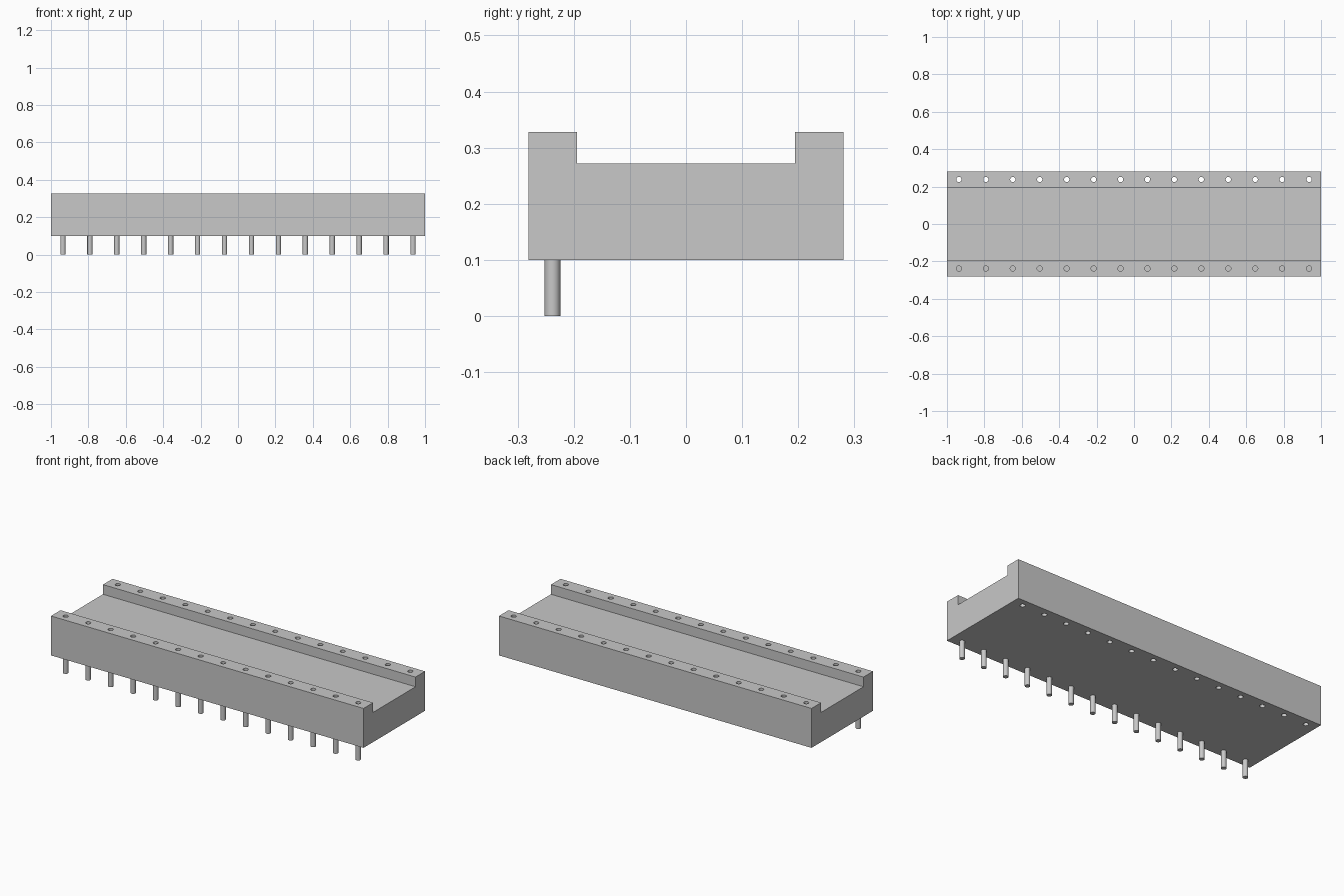
import bpy
import bmesh
from mathutils import Matrix

if "Cube" in bpy.data.objects:
    bpy.data.objects.remove(bpy.data.objects["Cube"], do_unlink=True)

COUNT, PITCH = 14, 0.144
ROW_Y, RADIUS = 0.238, 0.014
BOTTOM, FLOOR, TOP = 0.1, 0.272, 0.328
HALF_Y, WALL_Y = 0.281, 0.194
COLUMNS = [(i - (COUNT - 1) / 2) * PITCH for i in range(COUNT)]

grey = bpy.data.materials.new("plain grey")
grey.use_nodes = True
colour = (0.58, 0.58, 0.58, 1)
grey.diffuse_color = colour
grey.node_tree.nodes["Principled BSDF"].inputs["Base Color"].default_value = colour


def make_object(name, bm):
    bmesh.ops.recalc_face_normals(bm, faces=bm.faces)
    mesh = bpy.data.meshes.new(name)
    bm.to_mesh(mesh)
    bm.free()
    mesh.materials.append(grey)
    obj = bpy.data.objects.new(name, mesh)
    bpy.context.collection.objects.link(obj)
    return obj


def add_rod(bm, x, y, low, high):
    bmesh.ops.create_cone(bm, cap_ends=True, segments=32, radius1=RADIUS,
                          radius2=RADIUS, depth=high - low,
                          matrix=Matrix.Translation((x, y, (low + high) / 2)))


def smooth(obj):
    bpy.ops.object.select_all(action="DESELECT")
    obj.select_set(True)
    bpy.context.view_layer.objects.active = obj
    bpy.ops.object.shade_smooth_by_angle()


# Channel body: a profile extruded along x
half = [(HALF_Y, BOTTOM), (HALF_Y, TOP), (WALL_Y, TOP), (WALL_Y, FLOOR)]
profile = half + [(-y, z) for y, z in reversed(half)]
bm = bmesh.new()
face = bm.faces.new([bm.verts.new((-1, y, z)) for y, z in profile])
extruded = bmesh.ops.extrude_face_region(bm, geom=[face])["geom"]
bmesh.ops.translate(bm, vec=(2, 0, 0),
                    verts=[v for v in extruded if isinstance(v, bmesh.types.BMVert)])
body = make_object("channel_body", bm)

# Socket holes: open through the back rail, closed by the pins in the front rail
bm = bmesh.new()
for x in COLUMNS:
    add_rod(bm, x, ROW_Y, BOTTOM - 0.05, TOP + 0.05)
    add_rod(bm, x, -ROW_Y, BOTTOM + 0.01, TOP + 0.05)
cutter = make_object("hole_cutter", bm)
cutter.hide_render = True
bpy.context.view_layer.objects.active = body
cut = body.modifiers.new("socket_holes", "BOOLEAN")
cut.operation, cut.solver, cut.object = "DIFFERENCE", "EXACT", cutter
bpy.ops.object.modifier_apply(modifier=cut.name)
bpy.data.objects.remove(cutter, do_unlink=True)
smooth(body)

# Row of pins under the front rail
bm = bmesh.new()
for x in COLUMNS:
    add_rod(bm, x, -ROW_Y, 0, BOTTOM)
smooth(make_object("front_pins", bm))
